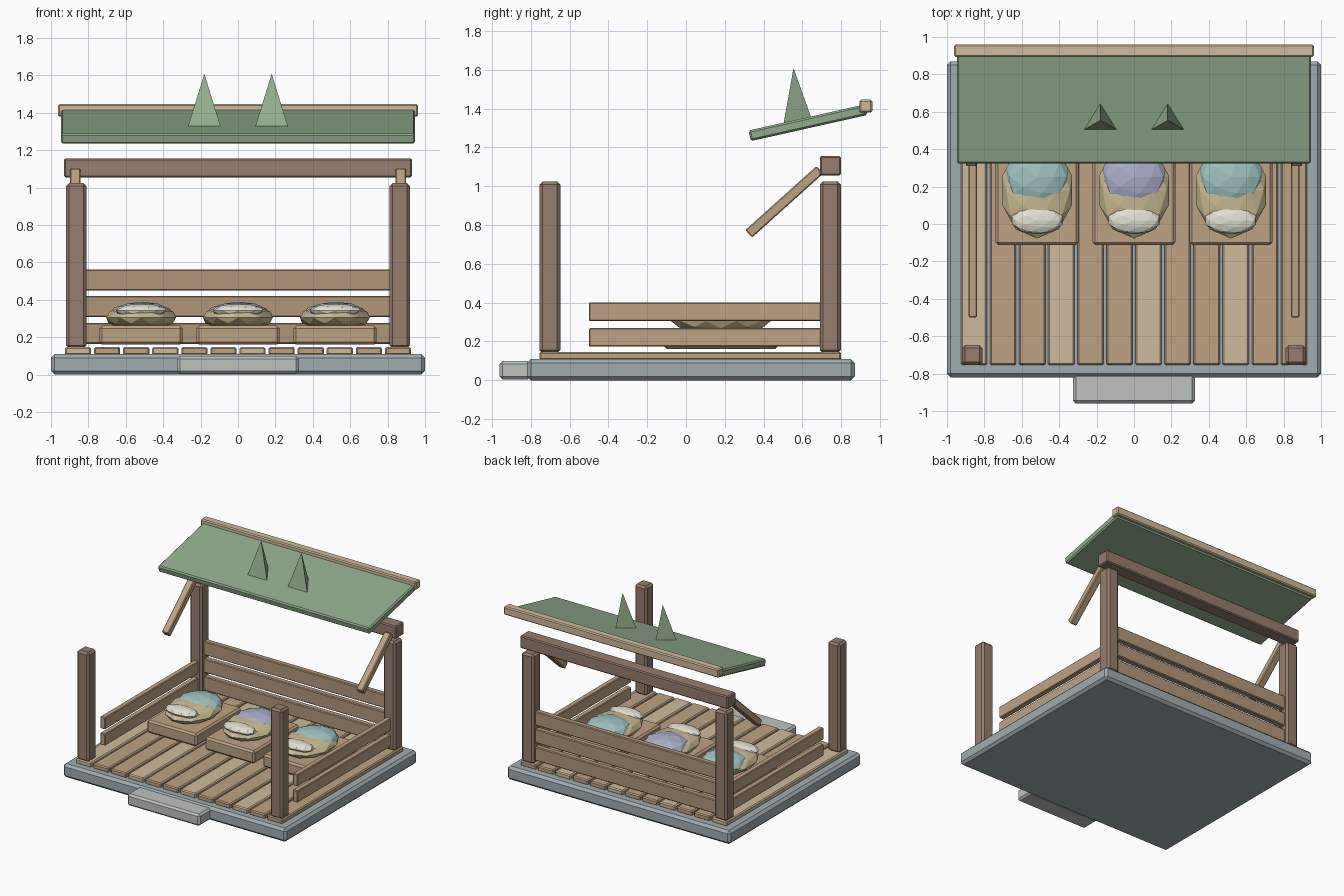
import bpy, bmesh, math
from mathutils import Matrix, Vector

if "Cube" in bpy.data.objects:
    bpy.data.objects.remove(bpy.data.objects["Cube"])


def material(name, r, g, b):
    m = bpy.data.materials.new(name)
    m.diffuse_color = (*[(c / 255) ** 2.2 for c in (r, g, b)], 1)
    m.use_nodes = True
    m.node_tree.nodes["Principled BSDF"].inputs["Base Color"].default_value = m.diffuse_color
    return m


STONE = material("stone", 160, 172, 176)
STEP = material("pale_stone", 188, 194, 191)
DARK = material("dark_wood", 150, 124, 109)
MID = material("mid_wood", 190, 161, 130)
LIGHT = material("light_wood", 207, 185, 153)
RAIL = material("rail_wood", 176, 150, 120)
GREEN = material("roof_green", 143, 170, 139)
LEAF = material("spike_green", 150, 178, 145)
SAND = material("straw", 203, 187, 146)
TEAL = material("teal_cloth", 157, 194, 192)
LILAC = material("lilac_cloth", 170, 173, 203)
CREAM = material("cream_cloth", 226, 221, 208)


def finish(bm, name, mat):
    bmesh.ops.recalc_face_normals(bm, faces=bm.faces)
    me = bpy.data.meshes.new(name)
    bm.to_mesh(me)
    bm.free()
    me.materials.append(mat)
    ob = bpy.data.objects.new(name, me)
    bpy.context.collection.objects.link(ob)
    return ob


def box(name, x, y, z, mat, bevel=0.008, tilt=0.0):
    """Chamfered box from (min, max) ranges, tilted about x through its centre."""
    size = [r[1] - r[0] for r in (x, y, z)]
    mid = Vector([(r[0] + r[1]) / 2 for r in (x, y, z)])
    bm = bmesh.new()
    bmesh.ops.create_cube(bm, size=1, matrix=Matrix.Diagonal((*size, 1)))
    bmesh.ops.bevel(bm, geom=bm.edges[:], offset=bevel, segments=1,
                    affect='EDGES', profile=0.5)
    bm.transform(Matrix.Translation(mid) @ Matrix.Rotation(tilt, 4, 'X'))
    return finish(bm, name, mat)


def beam(name, x, a, b, thick, mat, bevel=0.006):
    """Box running between two (y, z) points."""
    dy, dz = b[0] - a[0], b[1] - a[1]
    half = math.hypot(dy, dz) / 2
    cy, cz = (a[0] + b[0]) / 2, (a[1] + b[1]) / 2
    return box(name, x, (cy - half, cy + half), (cz - thick / 2, cz + thick / 2),
               mat, bevel, math.atan2(dz, dy))


def blob(name, centre, radii, mat):
    bm = bmesh.new()
    bmesh.ops.create_icosphere(bm, subdivisions=2, radius=1)
    bm.transform(Matrix.Translation(centre) @ Matrix.Diagonal((*radii, 1)))
    return finish(bm, name, mat)


# stone base and front step
box("base", (-1, 1), (-0.82, 0.87), (0, 0.11), STONE, 0.02)
box("front_step", (-0.325, 0.325), (-0.96, -0.80), (0.005, 0.1), STEP, 0.015)

# floor planks
for i in range(12):
    c = (i - 5.5) * 0.1555
    box("floor_plank", (c - 0.07, c + 0.07), (-0.755, 0.8), (0.105, 0.147),
        LIGHT if i % 3 == 0 else MID)

for s in (-1, 1):
    # corner posts
    px = (s * 0.865 - 0.054, s * 0.865 + 0.054)
    box("front_post", px, (-0.755, -0.648), (0.14, 1.025), DARK, 0.016)
    box("back_post", px, (0.69, 0.798), (0.14, 1.025), DARK, 0.016)
    # side rails
    for z in (0.173, 0.305):
        box("side_rail", (s * 0.862 - 0.022, s * 0.862 + 0.022), (-0.5, 0.7),
            (z, z + 0.096), MID, 0.005)
    # roof braces
    beam("roof_brace", (s * 0.87 - 0.029, s * 0.87 + 0.029),
         (0.323, 0.755), (0.69, 1.085), 0.052, MID)

# back rails
for z in (0.165, 0.308, 0.45):
    box("back_rail", (-0.815, 0.815), (0.722, 0.77), (z, z + 0.112), RAIL, 0.006)

# top beam, sloped roof and its ridge cap
box("top_beam", (-0.93, 0.93), (0.69, 0.798), (1.055, 1.157), DARK)
beam("roof_panel", (-0.947, 0.947), (0.328, 1.26), (0.93, 1.395), 0.056, GREEN, 0.01)
box("roof_cap", (-0.962, 0.962), (0.893, 0.96), (1.379, 1.446), LIGHT)

# three-sided roof spikes
for x in (-0.18, 0.18):
    bm = bmesh.new()
    bmesh.ops.create_cone(bm, cap_ends=True, segments=3, radius1=0.1, radius2=0,
                          depth=0.28)
    base = [v for v in bm.verts if v.co.z < 0]
    lead = max(base, key=lambda v: v.co.y).co
    turn = math.pi / 2 - math.atan2(lead.y, lead.x)
    bmesh.ops.remove_doubles(bm, verts=bm.verts, dist=0.0001)
    bm.transform(Matrix.Translation((x, 0.554, 1.469)) @ Matrix.Rotation(turn, 4, 'Z'))
    finish(bm, "roof_spike", LEAF)

# three low beds with mattress, blanket and pillow
for x, cloth in ((-0.518, TEAL), (0, LILAC), (0.518, TEAL)):
    box("bed_frame", (x - 0.222, x + 0.222), (-0.112, 0.472), (0.16, 0.262), MID, 0.014)
    blob("mattress", (x, 0.18, 0.305), (0.196, 0.257, 0.068), SAND)
    blob("blanket", (x, 0.25, 0.32), (0.174, 0.17, 0.07), cloth)
    blob("pillow", (x, 0.02, 0.343), (0.142, 0.074, 0.036), CREAM)
